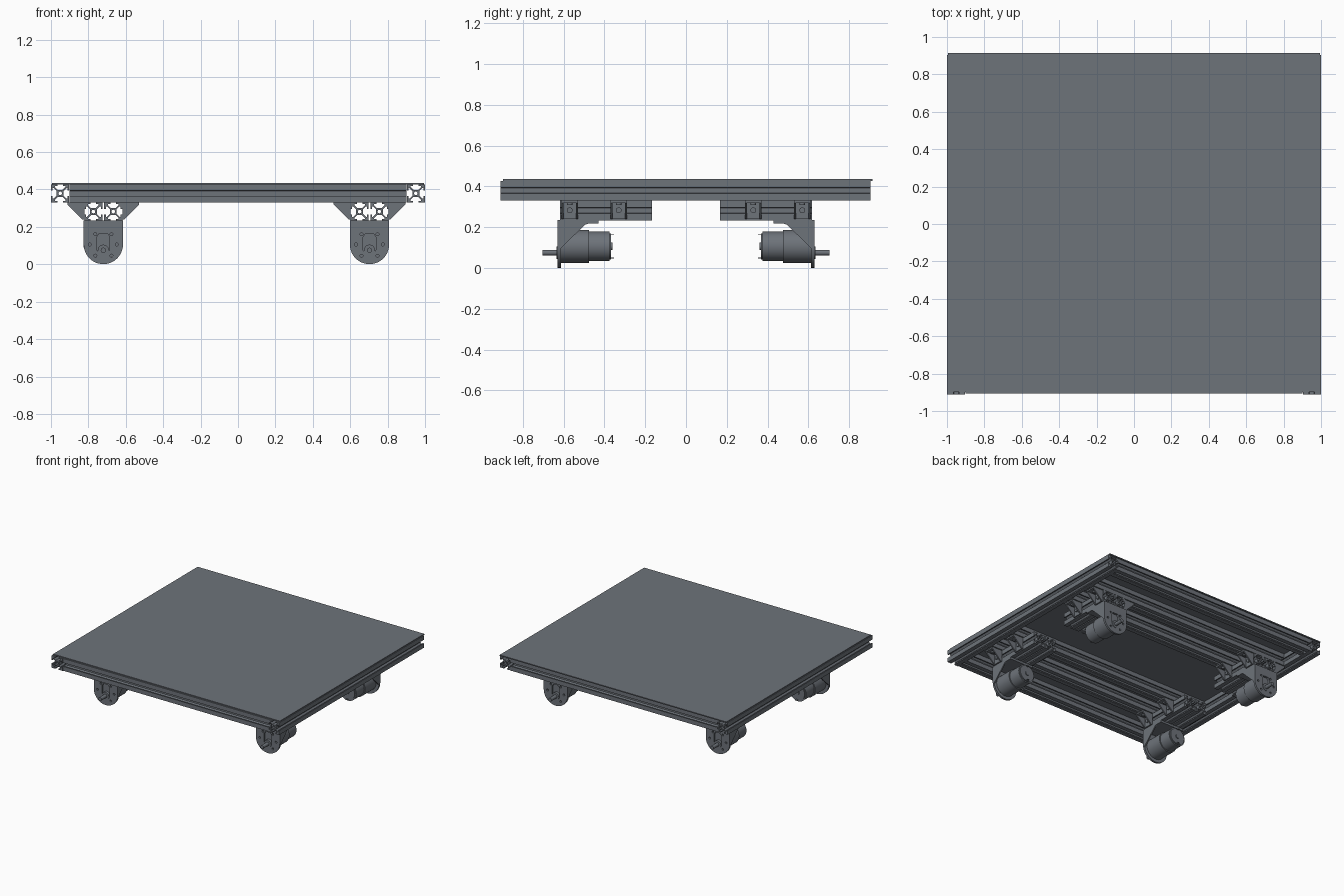
import bpy
from math import cos, sin, pi
from mathutils import Matrix, Vector

old = bpy.data.objects.get("Cube")
if old:
    bpy.data.objects.remove(old, do_unlink=True)

metal = bpy.data.materials.new("slate_grey_metal")
metal.use_nodes = True
GREY = (0.155, 0.172, 0.195, 1)
metal.diffuse_color = GREY
metal.node_tree.nodes["Principled BSDF"].inputs["Base Color"].default_value = GREY

# Each axis frame maps a 2D outline and its extrusion direction into the model
FRAMES = {"x": ((0, 1, 0), (0, 0, 1), (1, 0, 0)),
          "y": ((1, 0, 0), (0, 0, 1), (0, -1, 0)),
          "z": ((1, 0, 0), (0, 1, 0), (0, 0, 1))}


def prism(name, outlines, depth, axis, pos):
    """Extrude an outline (further outlines are holes), centred on pos."""
    curve = bpy.data.curves.new(name, "CURVE")
    curve.dimensions = "2D"
    curve.fill_mode = "BOTH"
    curve.extrude = depth / 2
    for pts in outlines:
        s = curve.splines.new("POLY")
        s.points.add(len(pts) - 1)
        for p, (u, v) in zip(s.points, pts):
            p.co = (u, v, 0, 1)
        s.use_cyclic_u = True
    temp = bpy.data.objects.new(name + "_temp", curve)
    bpy.context.collection.objects.link(temp)
    deps = bpy.context.evaluated_depsgraph_get()
    mesh = bpy.data.meshes.new_from_object(temp.evaluated_get(deps))
    bpy.data.objects.remove(temp, do_unlink=True)
    mesh.name = name
    m = Matrix([Vector(c) for c in FRAMES[axis]]).transposed().to_4x4()
    mesh.transform(Matrix.Translation(pos) @ m)
    mesh.materials.clear()
    mesh.materials.append(metal)
    ob = bpy.data.objects.new(name, mesh)
    bpy.context.collection.objects.link(ob)
    return ob


def circle(r, u=0, v=0, n=32):
    return [(u + r * cos(2 * pi * i / n), v + r * sin(2 * pi * i / n)) for i in range(n)]


def box(name, x, y, z):
    """Box from (min, max) pairs."""
    (a, b), (c, d), (e, f) = sorted(x), sorted(y), sorted(z)
    return prism(name, [[(a, c), (b, c), (b, d), (a, d)]], f - e, "z", (0, 0, (e + f) / 2))


def rod(name, r, x, y0, y1, z, n=32):
    return prism(name, [circle(r, n=n)], abs(y1 - y0), "y", (x, (y0 + y1) / 2, z))


# Slotted bar cross-section: one side repeated four times
SIDE = [(1, -.3), (.82, -.3), (.82, -.58), (.7, -.58), (.38, -.26),
        (.38, .26), (.7, .58), (.82, .58), (.82, .3), (1, .3), (1, 1)]
SIZE = 0.097


def slotted_bar(name, length, axis, pos):
    h = SIZE / 2
    pts = []
    for k in range(4):
        c, s = round(cos(k * pi / 2)), round(sin(k * pi / 2))
        pts += [(h * (c * u - s * v), h * (s * u + c * v)) for u, v in SIDE]
    prism(name, [pts, circle(h * .2, n=16)], length, axis, pos)


# Top deck and frame
TOP_Z = 0.379
box("deck_plate", (-.995, .995), (-.897, .915), (.427, .435))
for sx, side in ((1, "left"), (-1, "right")):
    slotted_bar(side + "_frame_bar", 1.815, "y", (sx * .951, -.003, TOP_Z))
for sy, end in ((-1, "front"), (1, "back")):
    for part, y in (("frame_bar", .857), ("outer_cross_bar", .57), ("inner_cross_bar", .33)):
        slotted_bar(end + "_" + part, 1.804, "x", (0, sy * y, TOP_Z))


def corner_gusset(name, x, y, out):
    """Angle bracket beside a lower bar, pointing towards out (+1 or -1)."""
    top, low, reach, half, t = .33, .24, .09, .04, .011
    box(name + "_wall", (x, x + out * t), (y - half, y + half), (low, top))
    box(name + "_flange", (x, x + out * reach), (y - half, y + half), (top - t, top))
    tri = [(0, low), (out * t, low), (out * reach, top - t), (out * reach, top), (0, top)]
    for s in (-1, 1):
        prism(name + "_cheek", [tri], .01, "y", (x, y + s * (half - .005), 0))
    prism(name + "_wall_bolt", [circle(.014, n=16)], .012, "x", (x + out * .016, y, .283))
    prism(name + "_flange_bolt", [circle(.014, n=16)], .012, "z", (x + out * .05, y, .314))


def drive_unit(name, cx, sy):
    """Lower bars, brackets, motor mount and motor for one corner."""
    for s in (-1, 1):
        slotted_bar(name + "_lower_bar", .45, "y", (cx + s * .053, sy * .392, .282))
        for y in (.57, .33):
            corner_gusset(name + "_gusset", cx + s * .1015, sy * y, s)

    # Mount plate with a round lower end and drilled holes
    r, cz = .105, .106
    arc = [(r * cos(pi + pi * i / 24), cz + r * sin(pi + pi * i / 24)) for i in range(25)]
    holes = [circle(.008, u, cz + v, 12) for u in (-.043, .043) for v in (-.06, .055)]
    holes += [circle(.008, u, cz, 12) for u in (-.072, .072)]
    slot = [(.034 * u, cz + .005 + v) for u, v in
            ((-1, -.035), (-.6, -.055), (.6, -.055), (1, -.035),
             (1, .035), (.6, .055), (-.6, .055), (-1, .035))]
    prism(name + "_mount_plate", [arc + [(r, .234), (-r, .234)], slot] + holes,
          .016, "y", (cx, sy * .622, 0))
    box(name + "_mount_flange", (cx - r, cx + r), (sy * .43, sy * .622), (.217, .234))
    cheek = [(sy * y, z) for y, z in
             ((.62, .09), (.62, .23), (.48, .23), (.48, .217), (.495, .212))]
    for s in (-1, 1):
        prism(name + "_mount_cheek", [cheek], .01, "x", (cx + s * (r - .005), 0, 0))

    # Geared motor with an offset shaft
    rod(name + "_gearbox", .081, cx, sy * .614, sy * .475, cz)
    rod(name + "_motor_can", .073, cx, sy * .475, sy * .375, cz)
    rod(name + "_motor_end_ring", .064, cx, sy * .375, sy * .367, cz)
    rod(name + "_rear_bearing", .018, cx, sy * .367, sy * .36, cz)
    rod(name + "_shaft_collar", .03, cx, sy * .612, sy * .634, .075)
    rod(name + "_shaft", .014, cx, sy * .63, sy * .703, .075, 24)
    for s in (-1, 1):
        box(name + "_terminal", (cx - .008, cx + .008), (sy * .352, sy * .37),
            (cz + s * .055, cz + s * .059))


for sy, end in ((-1, "front"), (1, "back")):
    for cx, side in ((.703, "left"), (-.72, "right")):
        drive_unit(end + "_" + side, cx, sy)

# Smooth the round parts while keeping edges crisp
bpy.ops.object.select_all(action="DESELECT")
for ob in bpy.context.scene.objects:
    if ob.type == "MESH" and metal.name in ob.data.materials:
        ob.select_set(True)
        bpy.context.view_layer.objects.active = ob
bpy.ops.object.shade_smooth_by_angle()
